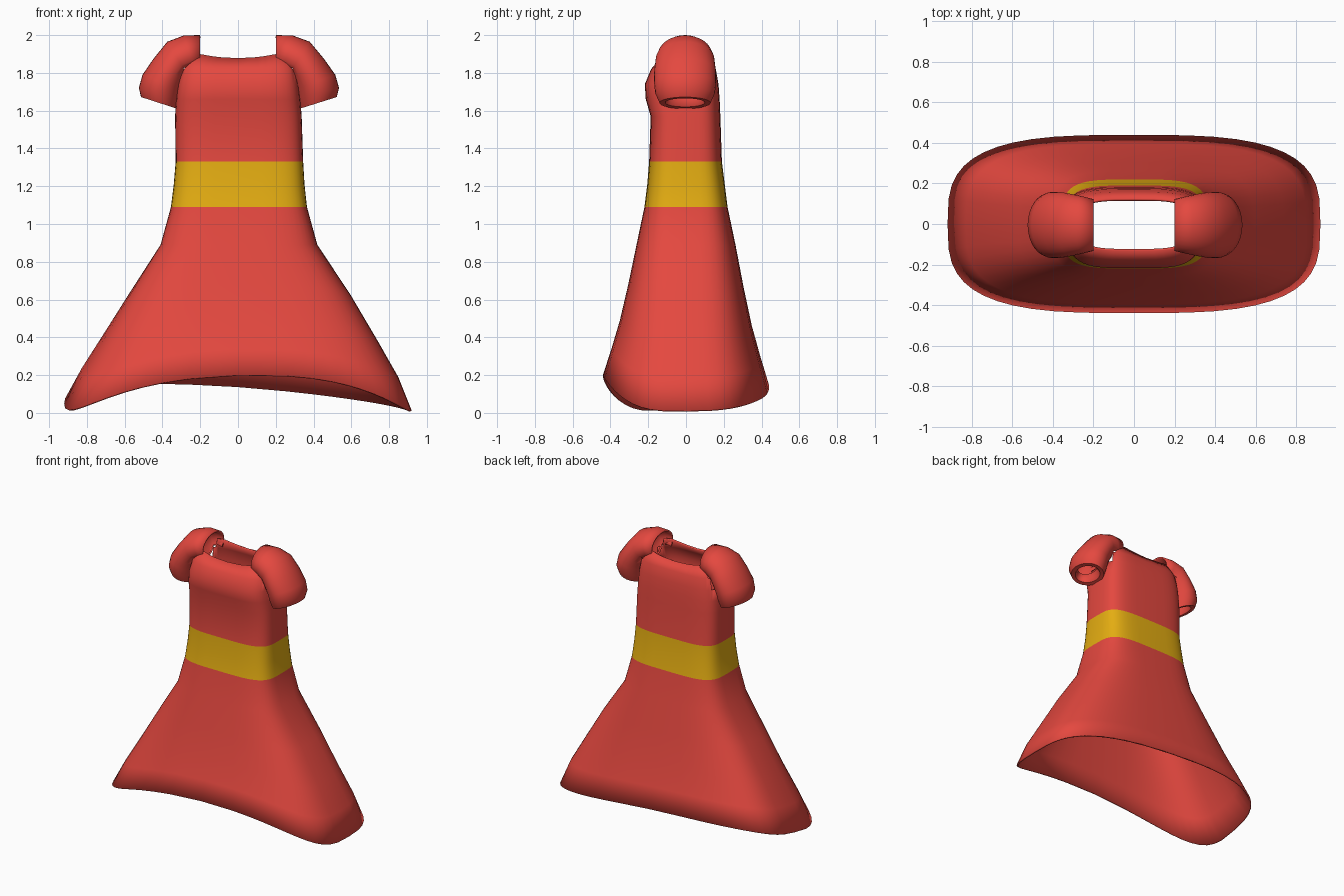
import bpy, bmesh
from math import cos, sin, pi, copysign
from mathutils import Vector

cube = bpy.data.objects.get("Cube")
if cube:
    bpy.data.objects.remove(cube)


def material(name, rgb):
    m = bpy.data.materials.new(name)
    m.use_nodes = True
    m.diffuse_color = (*rgb, 1)
    m.node_tree.nodes["Principled BSDF"].inputs["Base Color"].default_value = (*rgb, 1)
    return m


red = material("red cloth", (0.78, 0.065, 0.05))
yellow = material("yellow sash", (0.78, 0.42, 0.006))


def loft(name, rings, flip, mats, skip=None, paint=None):
    """Bridge closed rings of points into a thin cloth shell."""
    bm = bmesh.new()
    rows = [[bm.verts.new(p) for p in ring] for ring in rings]
    n = len(rows[0])
    for i in range(len(rows) - 1):
        for j in range(n):
            k = (j + 1) % n
            quad = [rows[i][j], rows[i][k], rows[i + 1][k], rows[i + 1][j]]
            centre = sum((v.co for v in quad), Vector()) / 4
            if skip and skip(centre, i, j):
                continue
            face = bm.faces.new(quad[::-1] if flip else quad)
            if paint:
                face.material_index = paint(i)
    mesh = bpy.data.meshes.new(name)
    bm.to_mesh(mesh)
    bm.free()
    ob = bpy.data.objects.new(name, mesh)
    bpy.context.collection.objects.link(ob)
    for m in mats:
        mesh.materials.append(m)
    shell = ob.modifiers.new("cloth", 'SOLIDIFY')
    shell.thickness = 0.012
    shell.offset = -1
    bpy.ops.object.select_all(action='DESELECT')
    ob.select_set(True)
    bpy.context.view_layer.objects.active = ob
    bpy.ops.object.shade_smooth_by_angle(angle=0.8)
    return ob


def outline(right, left, front, back, power, n=48):
    """Rounded rectangle with its own extent in each direction."""
    pts = []
    for j in range(n):
        c, s = cos(2 * pi * j / n), sin(2 * pi * j / n)
        x = copysign(abs(c) ** (2 / power), c)
        y = copysign(abs(s) ** (2 / power), s)
        pts.append((x * (left if x > 0 else right), y * (back if y > 0 else front)))
    return pts


def hem_height(x, y):
    s = abs(x) / 0.92
    front = 0.2 - 0.13 * s**2 - 0.09 * s**4 + 0.03 * x
    back = 0.14 - 0.07 * x - 0.06 * s**2
    w = (1 + y / 0.44) / 2
    return front * (1 - w) + back * w


rings = []
# Skirt: wavy hem blending up to a level ring
skirt_top = 0.89
base = outline(0.92, 0.92, 0.44, 0.44, 3.2)
for t, right, left, depth, power in [
        (0, 0.92, 0.92, 0.44, 3.2), (0.2, 0.83, 0.85, 0.395, 3.2),
        (0.42, 0.715, 0.74, 0.35, 3.2), (0.7, 0.57, 0.595, 0.305, 3.3),
        (1, 0.41, 0.42, 0.262, 3.5)]:
    ring = outline(right, left, depth, depth, power)
    rings.append([(x, y, hem_height(*b) * (1 - t) + skirt_top * t)
                  for (x, y), b in zip(ring, base)])
sash_row = len(rings)

# Sash and bodice
for z, right, left, front, back in [
        (1.09, 0.355, 0.365, 0.22, 0.22), (1.21, 0.34, 0.352, 0.205, 0.205),
        (1.33, 0.33, 0.345, 0.195, 0.19), (1.57, 0.333, 0.337, 0.187, 0.182),
        (1.66, 0.328, 0.33, 0.213, 0.178), (1.74, 0.32, 0.322, 0.218, 0.172),
        (1.82, 0.305, 0.31, 0.185, 0.158)]:
    rings.append([(x, y, z) for x, y in outline(right, left, front, back, 4)])
# Neckline rises gently toward the shoulders
rings.append([(x, y, 1.878 + 0.022 * min(1, (x / 0.2) ** 2))
              for x, y in outline(0.27, 0.27, 0.132, 0.125, 4)])

loft("dress_body", rings, False, [red, yellow],
     skip=lambda c, i, j: c.z > 1.75 and abs(c.x) > 0.22 and abs(c.y) < 0.11,
     paint=lambda i: 1 if sash_row <= i < sash_row + 2 else 0)

# Puffed sleeves: outer point, inner point, half depth of each section
sections = [
    ((0.20, 2.0), (0.20, 1.80), 0.128), ((0.29, 1.998), (0.23, 1.80), 0.142),
    ((0.38, 1.965), (0.265, 1.785), 0.155), ((0.455, 1.875), (0.285, 1.75), 0.163),
    ((0.515, 1.79), (0.30, 1.71), 0.164), ((0.535, 1.72), (0.31, 1.665), 0.158),
    ((0.523, 1.672), (0.325, 1.61), 0.135), ((0.495, 1.665), (0.35, 1.62), 0.105),
    ((0.47, 1.71), (0.37, 1.68), 0.09)]
SIDES = 32
for name, side in (("left_sleeve", 1), ("right_sleeve", -0.97)):
    rings = []
    for outer, inner, depth in sections:
        o, i = Vector(outer), Vector(inner)
        mid, half = (o + i) / 2, (o - i) / 2
        ring = []
        for j in range(SIDES):
            a = 2 * pi * j / SIDES
            p = mid + half * cos(a)
            x = 0.2 + (p.x - 0.2) * abs(side)
            ring.append((copysign(x, side), depth * sin(a) - 0.005, p.y))
        rings.append(ring)
    # The shoulder end stays open underneath
    loft(name, rings, side > 0, [red],
         skip=lambda c, i, j: i < 2 and abs(j + 0.5 - SIDES / 2) < SIDES / 6)
